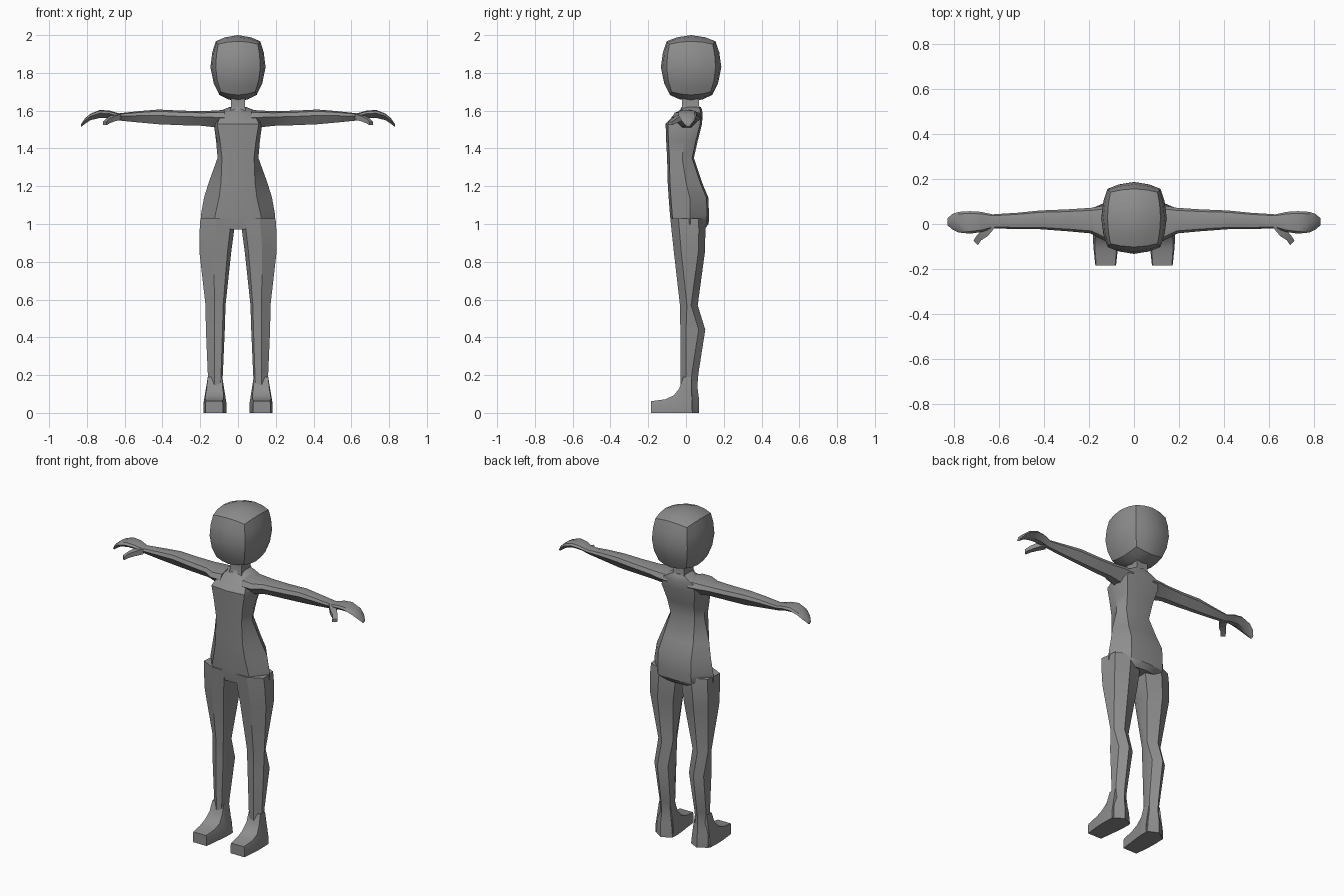
import bpy, bmesh, math

skin = bpy.data.materials.new("clay grey")
skin.diffuse_color = (0.27, 0.27, 0.27, 1)


def finish(name, bm, mirror=False, angle=32):
    """Turn a bmesh into a smooth-shaded object, optionally mirrored in x."""
    bmesh.ops.recalc_face_normals(bm, faces=bm.faces)
    me = bpy.data.meshes.new(name)
    bm.to_mesh(me)
    bm.free()
    me.materials.append(skin)
    ob = bpy.data.objects.new(name, me)
    bpy.context.collection.objects.link(ob)
    if mirror:
        ob.modifiers.new("mirror", 'MIRROR').use_mirror_merge = False
    bpy.ops.object.select_all(action='DESELECT')
    ob.select_set(True)
    bpy.context.view_layer.objects.active = ob
    bpy.ops.object.shade_smooth_by_angle(angle=math.radians(angle))
    return ob


def loft(name, rings, mirror=False, angle=32):
    """Skin a list of equal-length point rings and cap both ends."""
    bm = bmesh.new()
    vs = [[bm.verts.new(p) for p in ring] for ring in rings]
    n = len(vs[0])
    for a, b in zip(vs, vs[1:]):
        for i in range(n):
            j = (i + 1) % n
            bm.faces.new((a[i], a[j], b[j], b[i]))
    bm.faces.new(vs[0][::-1])
    bm.faces.new(vs[-1])
    return finish(name, bm, mirror, angle)


# Torso: z, front y, back y, side x, front corner x, back corner x, side y
torso = [
    (0.97, -0.075, 0.095, 0.185, 0.13, 0.10, 0.02),
    (1.00, -0.080, 0.120, 0.197, 0.13, 0.11, 0.02),
    (1.05, -0.085, 0.122, 0.196, 0.12, 0.11, 0.02),
    (1.14, -0.092, 0.118, 0.180, 0.10, 0.11, 0.02),
    (1.22, -0.097, 0.085, 0.155, 0.09, 0.10, 0.00),
    (1.35, -0.100, 0.042, 0.108, 0.085, 0.08, -0.02),
    (1.44, -0.105, 0.062, 0.116, 0.095, 0.09, -0.01),
    (1.53, -0.108, 0.085, 0.128, 0.11, 0.11, 0.00),
    (1.58, -0.062, 0.088, 0.125, 0.09, 0.10, 0.02),
    (1.605, -0.030, 0.085, 0.080, 0.045, 0.06, 0.03),
    (1.62, -0.024, 0.078, 0.042, 0.03, 0.03, 0.03),
]
rings = []
for z, f, b, sx, fx, bx, sy in torso:
    half = [(fx, f + 0.012), (sx, sy), (bx, b - 0.01)]
    rings.append([(0, f, z)] + [(x, y, z) for x, y in half] + [(0, b, z)]
                 + [(-x, y, z) for x, y in reversed(half)])
loft("torso", rings)

# Neck
loft("neck", [[(-w, f, z), (w, f, z), (w, b, z), (-w, b, z)]
              for z, w, f, b in [(1.59, 0.044, -0.028, 0.08),
                                 (1.625, 0.036, -0.02, 0.07),
                                 (1.68, 0.036, -0.02, 0.07)]])

# Head: a subdivided cube rounded off, narrowed at the chin and nape
bm = bmesh.new()
bmesh.ops.create_cube(bm, size=2)
bmesh.ops.subdivide_edges(bm, edges=bm.edges[:], cuts=3, use_grid_fill=True)
for v in bm.verts:
    x, y, z = v.co
    r = max(abs(v.co.x), abs(v.co.y), abs(v.co.z))
    s = 0.6 * r / v.co.length ** 1.0 + 0.4 * (1 - 0.1 * (v.co.length - 1))
    x, y, z = x * s, y * s, z * s
    t = max(0, -z)
    width = 0.146 * (1 - 0.25 * t * t)
    depth = 0.16 * (1 - 0.2 * t * t)
    v.co = (x * width, 0.027 + y * depth, 1.83 + z * (0.17 if z > 0 else 0.182))
finish("head", bm, angle=28)

# Arms: x, front y, back y, top z, bottom z
arm = [
    (0.07, -0.070, 0.085, 1.604, 1.50),
    (0.13, -0.075, 0.083, 1.600, 1.513),
    (0.19, -0.042, 0.072, 1.598, 1.520),
    (0.30, -0.032, 0.065, 1.600, 1.523),
    (0.42, -0.023, 0.060, 1.606, 1.528),
    (0.52, -0.022, 0.050, 1.598, 1.537),
    (0.63, -0.020, 0.043, 1.586, 1.548),
    (0.68, -0.036, 0.054, 1.600, 1.560),
    (0.73, -0.043, 0.057, 1.604, 1.562),
    (0.78, -0.038, 0.054, 1.585, 1.550),
    (0.81, -0.024, 0.044, 1.560, 1.530),
    (0.83, -0.005, 0.025, 1.530, 1.515),
]
rings = []
for x, f, b, t, o in arm:
    m, d = (f + b) / 2, t - o
    rings.append([(x, f + 0.1 * (b - f), t - 0.12 * d), (x, m, t),
                  (x, b - 0.1 * (b - f), t - 0.12 * d), (x, b, t - 0.4 * d),
                  (x, m + 0.15 * (b - f), o), (x, m - 0.15 * (b - f), o),
                  (x, f, t - 0.4 * d)])
loft("arm", rings, mirror=True)

# Thumbs
loft("thumb", [[(x - w, y - w, z - h), (x + w, y + w, z - h),
                (x + w, y + w, z + h), (x - w, y - w, z + h)]
               for x, y, z, w, h in [(0.635, 0.0, 1.567, 0.016, 0.016),
                                     (0.665, -0.042, 1.558, 0.013, 0.014),
                                     (0.69, -0.062, 1.545, 0.010, 0.012),
                                     (0.705, -0.085, 1.532, 0.010, 0.009)]], mirror=True)

# Legs: z, inner x, outer x, front y, back y, outer corner y
leg = [
    (0.00, 0.062, 0.180, -0.01, 0.070, 0.000),
    (0.08, 0.070, 0.175, -0.03, 0.068, 0.000),
    (0.14, 0.084, 0.156, -0.03, 0.060, 0.000),
    (0.21, 0.080, 0.160, -0.03, 0.066, 0.000),
    (0.44, 0.070, 0.170, -0.03, 0.102, 0.000),
    (0.57, 0.066, 0.172, -0.032, 0.062, 0.005),
    (0.85, 0.036, 0.204, -0.064, 0.100, -0.025),
    (0.97, 0.020, 0.203, -0.077, 0.103, -0.035),
    (1.03, 0.010, 0.199, -0.083, 0.100, -0.04),
]
rings = []
for z, i, o, f, b, c in leg:
    w = o - i
    rings.append([(i + 0.12 * w, f + 0.004, z), (i + 0.55 * w, f, z), (o, c, z),
                  (o - 0.06 * w, b - 0.035, z), (i + 0.5 * w, b, z),
                  (i, b - 0.03, z), (i, c, z)])
loft("leg", rings, mirror=True, angle=26)

# Feet: y, inner x, outer x, top z, top inset
foot = [
    (-0.185, 0.080, 0.172, 0.062, 0.004),
    (-0.110, 0.072, 0.180, 0.072, 0.006),
    (-0.065, 0.066, 0.183, 0.092, 0.010),
    (-0.035, 0.063, 0.183, 0.130, 0.018),
    (-0.015, 0.061, 0.182, 0.190, 0.022),
    (0.030, 0.061, 0.181, 0.190, 0.022),
]
loft("foot", [[(i, y, 0), (o, y, 0), (o, y, 0.05), (o - s, y, t),
               (i + s, y, t), (i, y, 0.05)] for y, i, o, t, s in foot], mirror=True)
